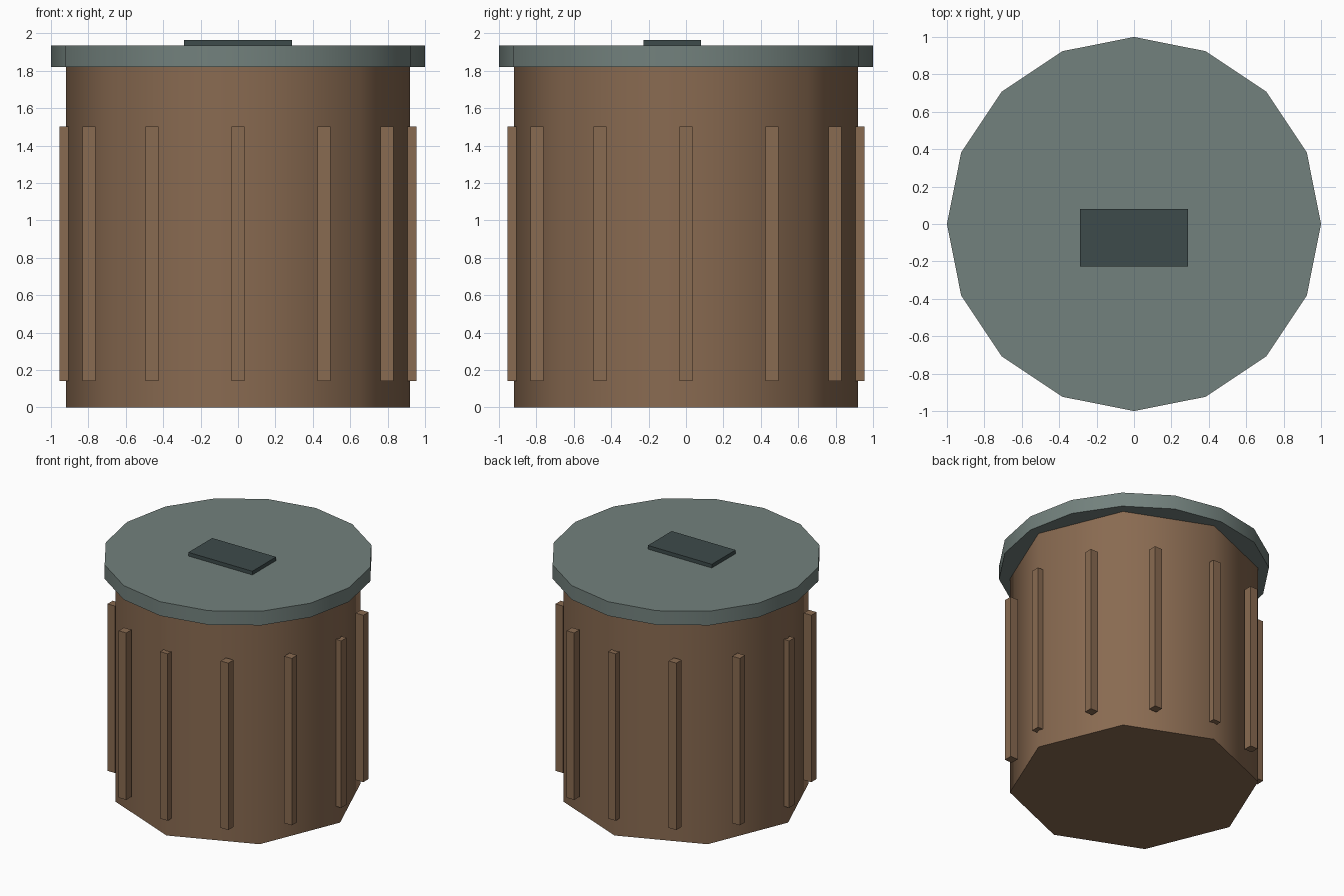
import bpy
import math

cube = bpy.data.objects.get("Cube")
if cube:
    bpy.data.objects.remove(cube, do_unlink=True)


def material(name, rgb):
    mat = bpy.data.materials.new(name)
    mat.use_nodes = True
    mat.diffuse_color = (*rgb, 1)
    mat.node_tree.nodes["Principled BSDF"].inputs["Base Color"].default_value = (*rgb, 1)
    return mat


brown = material("brown", (0.25, 0.145, 0.082))
grey_green = material("grey_green", (0.17, 0.22, 0.205))
dark_green = material("dark_green_grey", (0.047, 0.07, 0.07))


def drum(name, sides, radius, bottom, top, mat):
    """Upright prism with a corner on each axis and smoothly shaded sides."""
    bpy.ops.mesh.primitive_cylinder_add(
        vertices=sides, radius=radius, depth=top - bottom,
        location=(0, 0, (bottom + top) / 2))
    obj = bpy.context.object
    obj.name = name
    obj.data.materials.append(mat)
    bpy.ops.object.shade_smooth_by_angle(angle=math.radians(50))
    return obj


def box(name, size, center, mat):
    bpy.ops.mesh.primitive_cube_add(size=1, location=center)
    obj = bpy.context.object
    obj.name = name
    obj.scale = size
    bpy.ops.object.transform_apply(location=False, rotation=False, scale=True)
    obj.data.materials.append(mat)
    return obj


# Bin body and overhanging lid
BODY_RADIUS = 0.92
LID_TOP = 1.935
drum("body", 8, BODY_RADIUS, 0, 1.82, brown)
drum("lid", 16, 1, 1.82, LID_TOP, grey_green)

# Flat handle plate, set slightly toward the front
box("lid_handle", (0.576, 0.306, 0.06), (0, -0.074, LID_TOP), dark_green)

# Ring of upright ribs, all squared to the axes
RIBS = 12
for i in range(RIBS):
    angle = math.tau * i / RIBS
    x, y = BODY_RADIUS * math.cos(angle), BODY_RADIUS * math.sin(angle)
    box(f"rib_{i + 1}", (0.068, 0.068, 1.36), (x, y, 0.822), brown)
